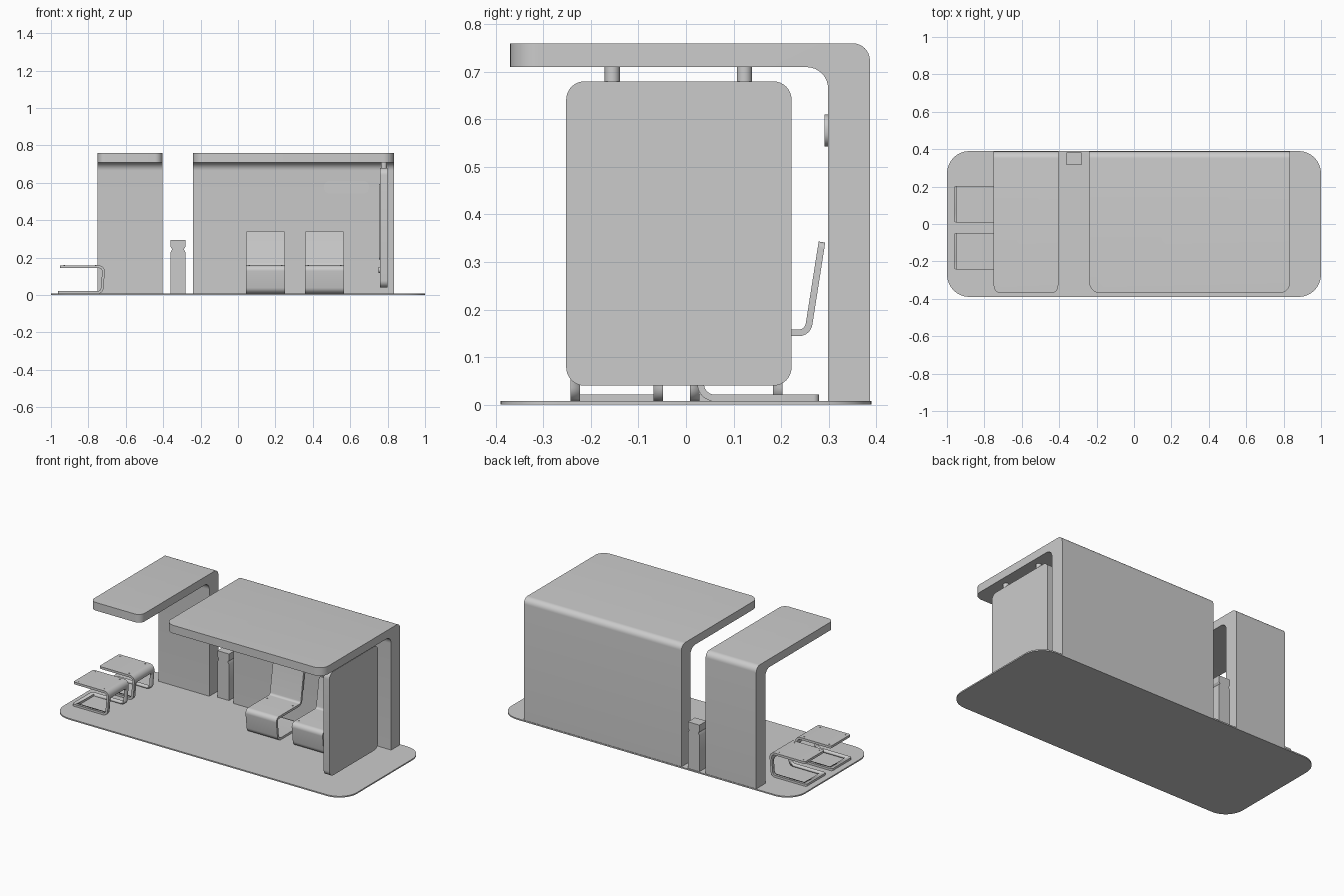
import bpy, bmesh, math
from mathutils import Vector

if "Cube" in bpy.data.objects:
    bpy.data.objects.remove(bpy.data.objects["Cube"])


def fillet(pts, closed=True, seg=8):
    """Round the corners of a 2D path given as (u, v, radius)."""
    out, n = [], len(pts)
    for i, (u, v, r) in enumerate(pts):
        p = Vector((u, v))
        if r == 0 or (not closed and i in (0, n - 1)):
            out.append(p)
            continue
        a = (Vector(pts[i - 1][:2]) - p).normalized()
        b = (Vector(pts[(i + 1) % n][:2]) - p).normalized()
        half = a.angle(b) / 2
        c = p + (a + b).normalized() * (r / math.sin(half))
        d = r / math.tan(half)
        s, e = p + a * d - c, p + b * d - c
        a0, a1 = math.atan2(s.y, s.x), math.atan2(e.y, e.x)
        da = (a1 - a0 + math.pi) % (2 * math.pi) - math.pi
        for k in range(seg + 1):
            t = a0 + da * k / seg
            out.append(c + Vector((math.cos(t), math.sin(t))) * r)
    return out


def finish(name, bm):
    bmesh.ops.recalc_face_normals(bm, faces=bm.faces)
    me = bpy.data.meshes.new(name)
    bm.to_mesh(me)
    bm.free()
    ob = bpy.data.objects.new(name, me)
    bpy.context.collection.objects.link(ob)
    bpy.ops.object.select_all(action='DESELECT')
    ob.select_set(True)
    bpy.context.view_layer.objects.active = ob
    bpy.ops.object.shade_smooth_by_angle(angle=math.radians(30))
    return ob


def prism(name, pts, axis, a, b, round_edges=None, radius=0.0):
    """Extrude a 2D outline from a to b along an axis."""
    place = {'x': lambda p, h: (h, p[0], p[1]),
             'y': lambda p, h: (p[0], h, p[1]),
             'z': lambda p, h: (p[0], p[1], h)}[axis]
    bm = bmesh.new()
    lo = [bm.verts.new(place(p, a)) for p in pts]
    hi = [bm.verts.new(place(p, b)) for p in pts]
    bm.faces.new(lo)
    bm.faces.new(hi[::-1])
    n = len(pts)
    for i in range(n):
        bm.faces.new((lo[i], lo[(i + 1) % n], hi[(i + 1) % n], hi[i]))
    if round_edges:
        picked = []
        for i, j in round_edges:
            picked += [bm.edges.get((lo[i], lo[j])), bm.edges.get((hi[i], hi[j]))]
        bmesh.ops.bevel(bm, geom=picked, offset=radius, segments=8,
                        profile=0.5, affect='EDGES')
    return finish(name, bm)


def rect(u0, u1, v0, v1, r=0.0):
    return fillet([(u0, v0, r), (u1, v0, r), (u1, v1, r), (u0, v1, r)])


def ribbon(name, path, thick, axis, a, b):
    """Bent sheet following a centre line, with rounded free corners."""
    c = fillet(path, closed=False)
    left, right = [], []
    for i, p in enumerate(c):
        t0 = (p - c[i - 1]).normalized() if i else Vector((0, 0))
        t1 = (c[i + 1] - p).normalized() if i < len(c) - 1 else Vector((0, 0))
        t = (t0 + t1).normalized()
        nrm = Vector((-t.y, t.x)) * thick / 2
        left.append(p + nrm)
        right.append(p - nrm)
    n = len(c)
    return prism(name, left + right[::-1], axis, a, b, [(0, 2 * n - 1), (n - 1, n)], 0.012)


def cut(ob, cutter):
    mod = ob.modifiers.new("opening", 'BOOLEAN')
    mod.operation, mod.solver, mod.object = 'DIFFERENCE', 'EXACT', cutter
    cutter.hide_render = True
    bpy.context.view_layer.objects.active = ob
    bpy.ops.object.modifier_apply(modifier=mod.name)
    bpy.data.objects.remove(cutter)


def disc(name, axis, u, v, r, a, b, n=12):
    pts = [(u + r * math.cos(2 * math.pi * k / n), v + r * math.sin(2 * math.pi * k / n))
           for k in range(n)]
    return prism(name, pts, axis, a, b)


# Ground plate
prism("ground_plate", rect(-1, 1, -0.39, 0.39, 0.12), 'z', 0, 0.008)


# Two shelters: back wall and roof as one bent slab
def shelter(name, x0, x1, radius):
    prof = fillet([(0.387, 0.005, 0), (0.387, 0.76, 0.036), (-0.37, 0.76, 0),
                   (-0.37, 0.71, 0), (0.299, 0.71, 0.045), (0.299, 0.005, 0)])
    k = next(i for i, p in enumerate(prof) if p.x < -0.369)
    prism(name, prof, 'x', x0, x1, [(k, k + 1)], radius)


shelter("main_shelter", -0.24, 0.835, 0.06)
shelter("small_shelter", -0.75, -0.405, 0.04)

# Hanging side panel with its pegs, poster and buttons
prism("side_panel", rect(-0.252, 0.222, 0.04, 0.68, 0.038), 'x', 0.76, 0.80)
for y in (-0.155, 0.123):
    disc("panel_peg", 'z', 0.78, y, 0.016, 0.675, 0.715, 20)
prism("poster_face", rect(-0.21, 0.18, 0.19, 0.595, 0.015), 'x', 0.754, 0.762)
for y in (-0.06, -0.015, 0.03):
    disc("panel_button", 'x', y, 0.135, 0.016, 0.75, 0.762, 20)

# Plain display on the back wall
prism("wall_display", rect(0.46, 0.70, 0.543, 0.61, 0.03), 'y', 0.291, 0.302)

# Two chairs bent from one sheet
chair_path = [(0.28, 0.014, 0), (0.034, 0.014, 0.03), (0.018, 0.151, 0.02),
              (0.256, 0.151, 0.022), (0.286, 0.342, 0)]
for x0, x1 in ((0.042, 0.252), (0.357, 0.567)):
    ribbon("chair", chair_path, 0.014, 'x', x0, x1)
    for x in (x0 + 0.018, x1 - 0.018):
        for y in (0.06, 0.20):
            disc("chair_bolt", 'z', x, y, 0.004, 0.155, 0.160, 8)

# Two open stools, cut through base and leg
stool_path = [(-0.962, 0.014, 0), (-0.728, 0.014, 0.025), (-0.717, 0.151, 0.025),
              (-0.953, 0.151, 0)]
for y0, y1 in ((-0.243, -0.048), (0.008, 0.203)):
    stool = ribbon("stool", stool_path, 0.014, 'y', y0, y1)
    cut(stool, prism("stool_cutter", rect(y0 + 0.02, y1 - 0.02, -0.02, 0.115, 0.02),
                     'x', -0.935, -0.66))
    for x in (-0.93, -0.76):
        for y in (y0 + 0.02, y1 - 0.02):
            disc("stool_bolt", 'z', x, y, 0.004, 0.155, 0.160, 8)

# Waste bin post with a narrow neck
bin_prof = [(-0.36, 0.005), (-0.282, 0.005), (-0.282, 0.23), (-0.29, 0.245), (-0.282, 0.257),
            (-0.282, 0.295), (-0.36, 0.295), (-0.36, 0.257), (-0.352, 0.245), (-0.36, 0.23)]
prism("bin_post", bin_prof, 'y', 0.315, 0.383)
